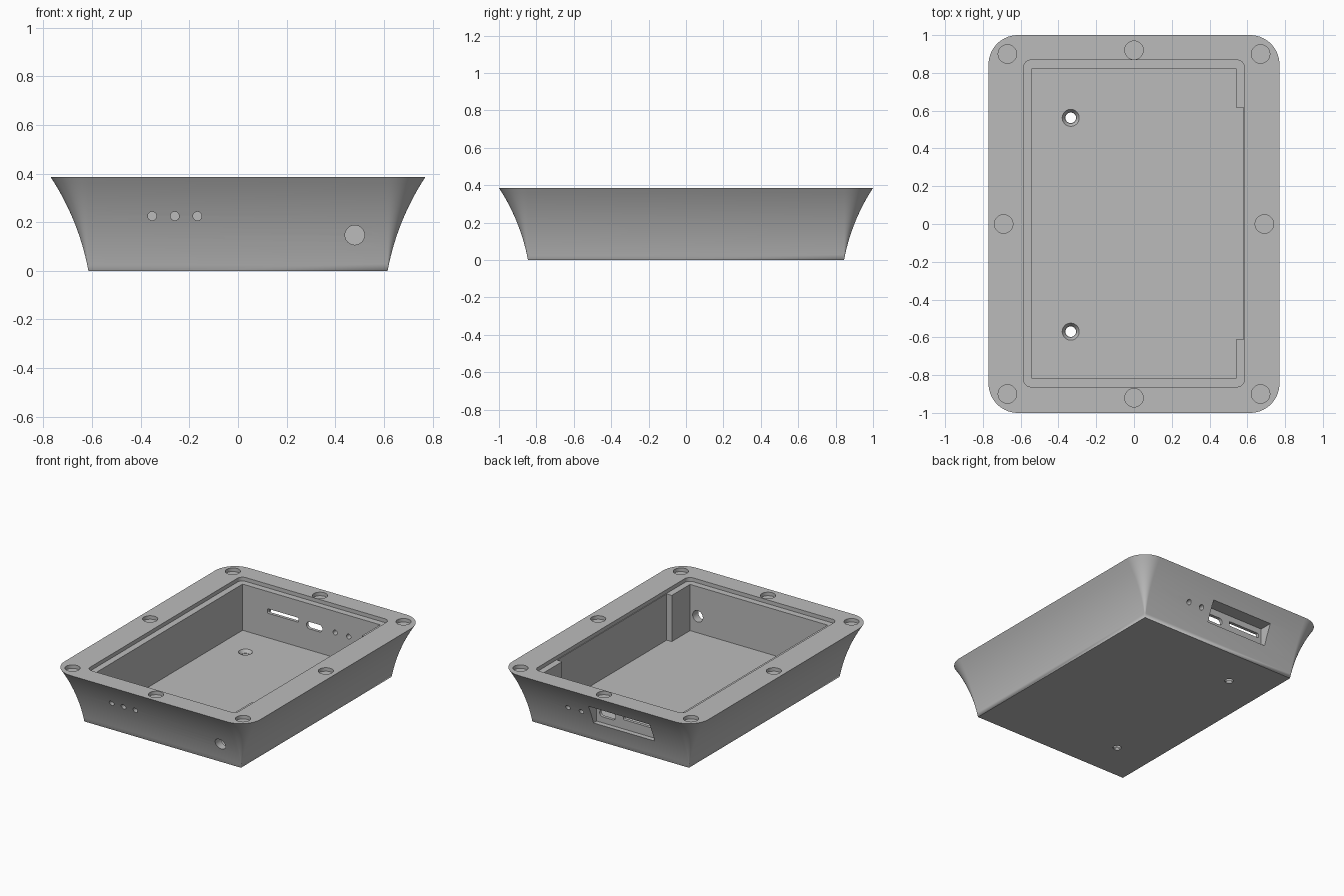
import bpy
import bmesh
from math import sin, cos, pi, radians
from mathutils import Matrix, Vector

if "Cube" in bpy.data.objects:
    bpy.data.objects.remove(bpy.data.objects["Cube"])

HEIGHT, FLARE = 0.385, 0.155
FLOOR, LEDGE = 0.03, 0.358

grey = bpy.data.materials.new("plain grey")
grey.use_nodes = True
grey.diffuse_color = (0.5, 0.5, 0.5, 1)
grey.node_tree.nodes["Principled BSDF"].inputs["Base Color"].default_value = (0.5, 0.5, 0.5, 1)


def outline(hx, hy, r, seg=10):
    """Rounded rectangle of half sizes hx, hy, counter-clockwise."""
    pts = []
    for k, (sx, sy) in enumerate([(1, 1), (-1, 1), (-1, -1), (1, -1)]):
        for i in range(seg + 1):
            a = pi / 2 * (k + i / seg)
            pts.append((sx * (hx - r) + r * cos(a), sy * (hy - r) + r * sin(a)))
    return pts


def loft(name, rings):
    """Closed solid through a stack of rings with equal point counts."""
    bm = bmesh.new()
    loops = [[bm.verts.new(p) for p in ring] for ring in rings]
    n = len(loops[0])
    for low, high in zip(loops, loops[1:]):
        for i in range(n):
            j = (i + 1) % n
            bm.faces.new((low[i], low[j], high[j], high[i]))
    bm.faces.new(loops[0][::-1])
    bm.faces.new(loops[-1])
    bmesh.ops.remove_doubles(bm, verts=bm.verts, dist=1e-5)
    bmesh.ops.recalc_face_normals(bm, faces=bm.faces)
    mesh = bpy.data.meshes.new(name)
    bm.to_mesh(mesh)
    bm.free()
    mesh.materials.append(grey)
    obj = bpy.data.objects.new(name, mesh)
    bpy.context.collection.objects.link(obj)
    return obj


# Tray body: a sharp rectangle flaring along an arc to a rounded rim
start, end, steps = radians(10.5), radians(33.3), 14
span_x, span_z = cos(start) - cos(end), sin(end) - sin(start)
rings = []
for s in range(steps + 1):
    a = start + (end - start) * s / steps
    off = FLARE * (cos(start) - cos(a)) / span_x
    z = HEIGHT * (sin(a) - sin(start)) / span_z
    rings.append([(x, y, z) for x, y in outline(0.615 + off, 0.845 + off, off, 14)])
tray = loft("tray_body", rings)
bpy.context.view_layer.objects.active = tray
tray.select_set(True)


def cut(centre, hx, hy, depth, r=0.0, along_y=False, r_scale=1.0):
    """Cut a rounded prism, running up z or along +y from its centre."""
    base = outline(hx, hy, r) if r else [(hx, hy), (-hx, hy), (-hx, -hy), (hx, -hy)]
    turn = Matrix.Rotation(-pi / 2, 3, "X") if along_y else Matrix.Identity(3)
    tool = loft("cutter", [[Vector(centre) + turn @ Vector((x * k, y * k, d)) for x, y in base]
                           for d, k in ((0, 1), (depth, r_scale))])
    tool.hide_render = True
    mod = tray.modifiers.new("cut", "BOOLEAN")
    mod.operation, mod.solver, mod.object = "DIFFERENCE", "EXACT", tool
    bpy.ops.object.modifier_apply(modifier=mod.name)
    bpy.data.objects.remove(tool)


def hole(centre, r, depth, **options):
    cut(centre, r, r, depth, r * 0.9999, **options)


# Main cavity, lid ledge and side relief
cut((0, 0.003, LEDGE), 0.585, 0.865, 0.1, 0.04)
cut((0, 0.003, FLOOR), 0.54, 0.82, LEDGE + 0.01 - FLOOR)
cut((0.5, 0.003, FLOOR), 0.08, 0.615, LEDGE + 0.005 - FLOOR)

# Blind round pockets around the rim
for x, y in [(0.67, 0.9), (0, 0.92), (0.69, 0)]:
    for px, py in {(x, y), (-x, y), (x, -y), (-x, -y)}:
        hole((px, py, HEIGHT - 0.025), 0.049, 0.1)

# Countersunk screw holes in the floor
for y in (0.562, -0.57):
    hole((-0.335, y, -0.01), 0.028, 0.1)
    hole((-0.335, y, 0.008), 0.03, 0.024, r_scale=1.55)

# Front wall: cable hole and three blind indicator holes
hole((0.48, -1.1, 0.147), 0.04, 0.4, along_y=True)
for x in (-0.353, -0.26, -0.167):
    hole((x, -1.1, 0.225), 0.018, 0.25, along_y=True)

# Back wall: port pocket, slot, oval port and two small holes
cut((-0.13, 0.845, 0.208), 0.24, 0.07, 0.3, along_y=True)
cut((-0.223, 0.75, 0.22), 0.123, 0.016, 0.2, 0.006, along_y=True)
cut((0.024, 0.75, 0.205), 0.063, 0.025, 0.2, 0.0249, along_y=True)
for x in (0.187, 0.293):
    hole((x, 0.75, 0.208), 0.017, 0.4, along_y=True)

bpy.ops.object.shade_smooth_by_angle(angle=radians(30))
